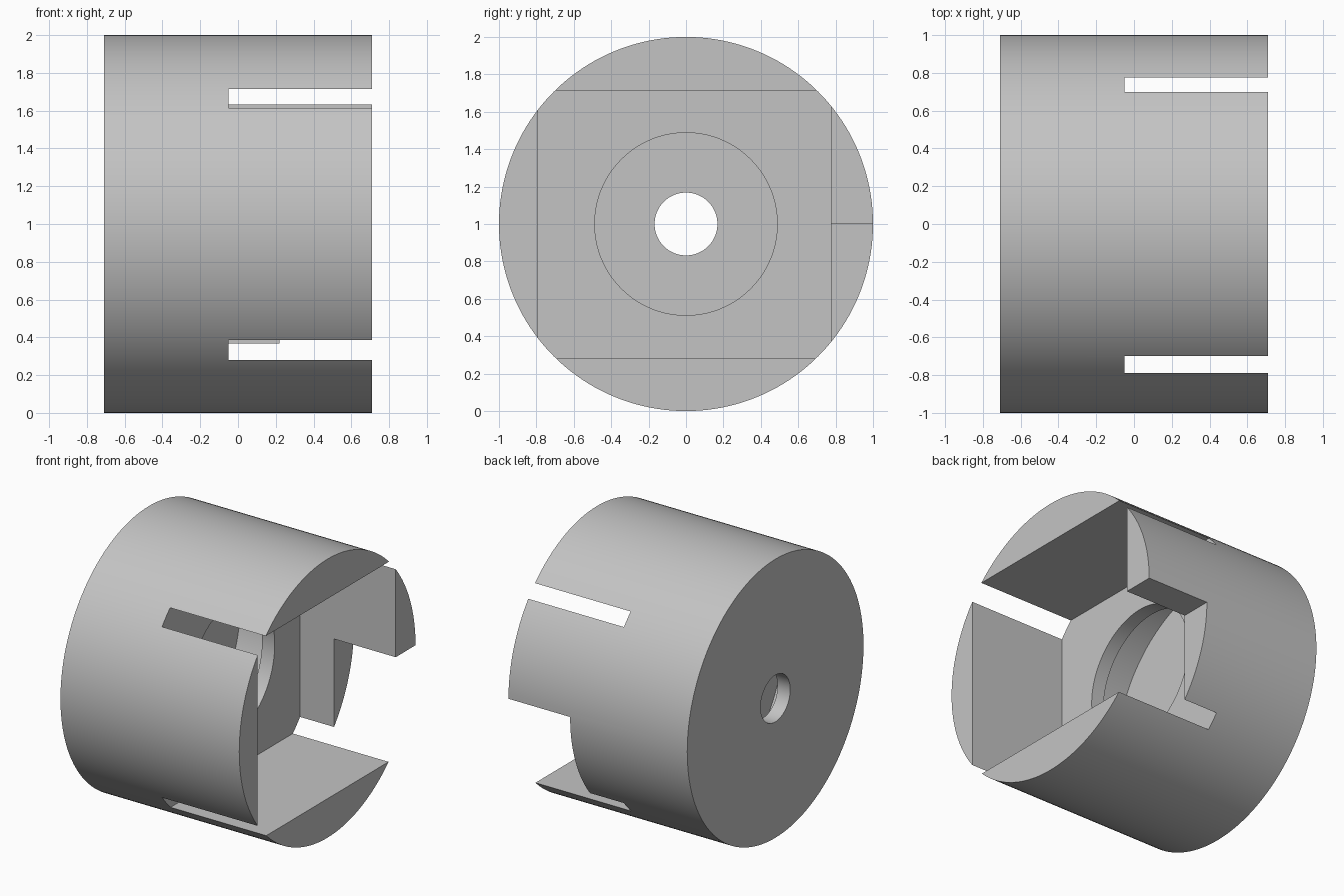
import bpy, bmesh
from math import sin, cos, pi, radians

cube = bpy.data.objects.get("Cube")
if cube:
    bpy.data.objects.remove(cube, do_unlink=True)

SEGMENTS = 160
AXIS_Z = 1.0

grey = bpy.data.materials.new("plain_grey")
grey.use_nodes = True
colour = (0.55, 0.55, 0.55, 1)
grey.diffuse_color = colour
grey.node_tree.nodes["Principled BSDF"].inputs["Base Color"].default_value = colour


def add_object(name, bm):
    bmesh.ops.recalc_face_normals(bm, faces=bm.faces)
    mesh = bpy.data.meshes.new(name)
    bm.to_mesh(mesh)
    bm.free()
    mesh.materials.append(grey)
    obj = bpy.data.objects.new(name, mesh)
    bpy.context.collection.objects.link(obj)
    return obj


def lathe(name, profile):
    """Revolve a closed (x, radius) profile around the x axis."""
    bm = bmesh.new()
    rings = [[bm.verts.new((x, r * cos(a), AXIS_Z + r * sin(a)))
              for a in (2 * pi * i / SEGMENTS for i in range(SEGMENTS))]
             for x, r in profile]
    for k, ring in enumerate(rings):
        nxt = rings[(k + 1) % len(rings)]
        for i in range(SEGMENTS):
            j = (i + 1) % SEGMENTS
            bm.faces.new((ring[i], ring[j], nxt[j], nxt[i]))
    return add_object(name, bm)


def cut_box(target, name, low, high):
    """Subtract an axis-aligned box given by two corners."""
    bm = bmesh.new()
    bmesh.ops.create_cube(bm, size=1)
    for v in bm.verts:
        v.co = [lo + (c + 0.5) * (hi - lo) for c, lo, hi in zip(v.co, low, high)]
    cutter = add_object(name, bm)
    cutter.hide_render = True
    mod = target.modifiers.new(name, "BOOLEAN")
    mod.operation = "DIFFERENCE"
    mod.solver = "EXACT"
    mod.object = cutter
    bpy.context.view_layer.objects.active = target
    bpy.ops.object.modifier_apply(modifier=mod.name)
    bpy.data.objects.remove(cutter, do_unlink=True)


# Drum: thin back wall with a hole, wide hidden chamber, lip with a round opening
FRONT, BACK = 0.71, -0.71
body = lathe("slotted_drum", [
    (BACK, 0.168), (BACK, 1.0), (FRONT, 1.0), (FRONT, 0.488),
    (-0.15, 0.488), (-0.15, 0.9), (-0.61, 0.9), (-0.61, 0.168)])

# Square pocket, whose corners break out of the wall as four slots
cut_box(body, "pocket_cutter", (-0.05, -0.79, 0.28), (1.2, 0.775, 1.715))

# Notch removing the lower half of one side tab
cut_box(body, "notch_cutter", (0.22, 0.7, -0.2), (1.2, 1.2, 1.0))

# Smooth round walls, crisp edges
bpy.ops.object.select_all(action="DESELECT")
body.select_set(True)
bpy.context.view_layer.objects.active = body
bpy.ops.object.shade_smooth_by_angle(angle=radians(30))
